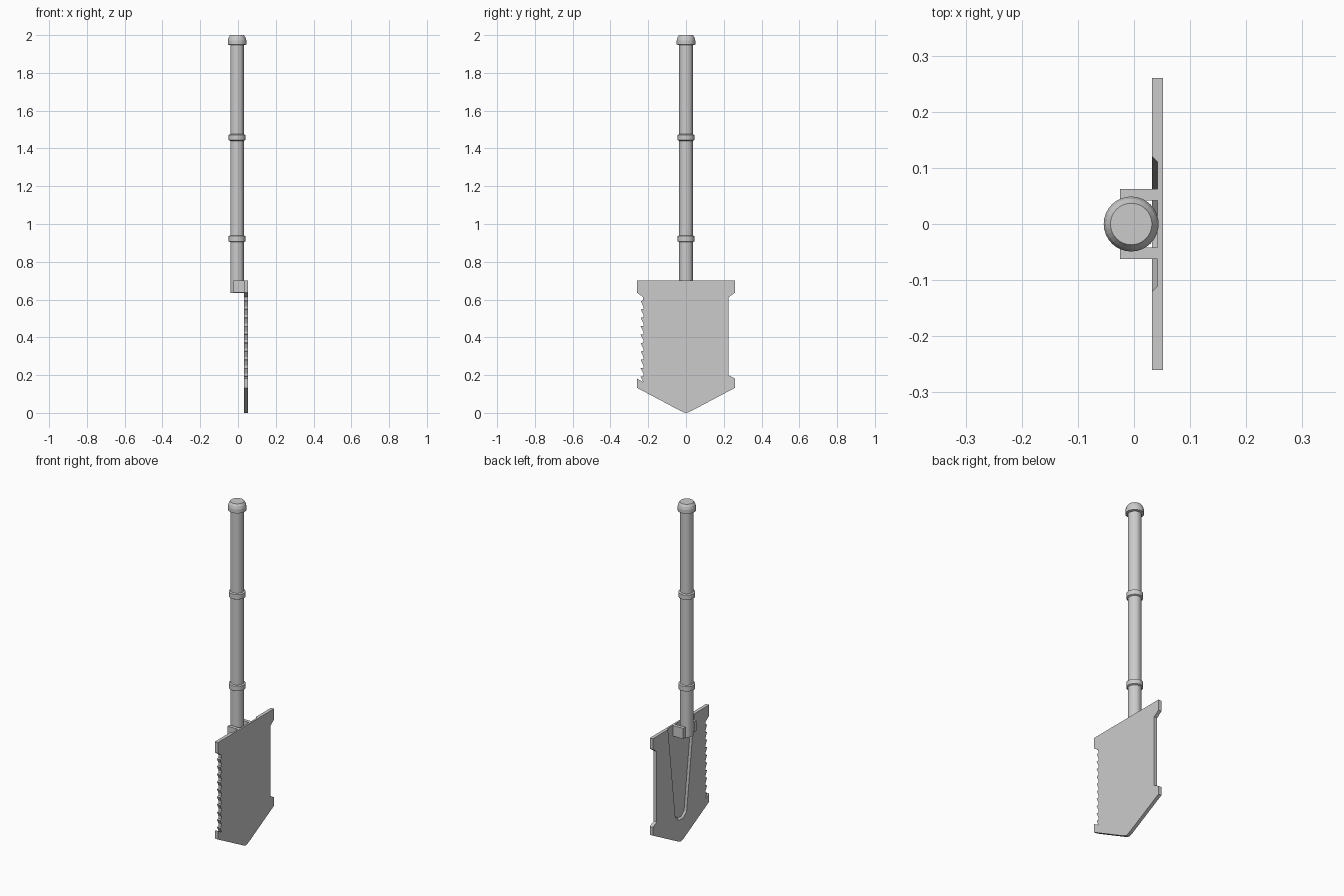
import bpy, bmesh, math

if "Cube" in bpy.data.objects:
    bpy.data.objects.remove(bpy.data.objects["Cube"])

SHAFT_X = -0.005            # shaft axis sits slightly off the blade
BACK, FRONT = 0.032, 0.052  # blade back and front planes in x


def make_object(name, bm):
    bmesh.ops.recalc_face_normals(bm, faces=bm.faces)
    mesh = bpy.data.meshes.new(name)
    bm.to_mesh(mesh)
    bm.free()
    obj = bpy.data.objects.new(name, mesh)
    bpy.context.collection.objects.link(obj)
    return obj


def loft(name, rings):
    """Skin closed vertex rings and cap both ends."""
    bm = bmesh.new()
    vs = [[bm.verts.new(p) for p in r] for r in rings]
    n = len(vs[0])
    for a, b in zip(vs, vs[1:]):
        for i in range(n):
            j = (i + 1) % n
            bm.faces.new((a[i], a[j], b[j], b[i]))
    bm.faces.new(vs[0])
    bm.faces.new(vs[-1])
    return make_object(name, bm)


def turned(name, profile, sides=32):
    """Turn (radius, z) pairs around the shaft axis."""
    angles = [2 * math.pi * i / sides for i in range(sides)]
    return loft(name, [[(SHAFT_X + r * math.cos(a), r * math.sin(a), z)
                        for a in angles] for r, z in profile])


def box(name, x0, x1, y0, y1, z0, z1):
    base = [(x0, y0), (x1, y0), (x1, y1), (x0, y1)]
    return loft(name, [[(x, y, z) for x, y in base] for z in (z0, z1)])


# Handle: shaft, two grip rings and end cap
turned("shaft", [(0.036, 0.635), (0.036, 1.96)])
for label, z in (("lower", 0.922), ("upper", 1.458)):
    turned(label + "_ring", [(0.036, z - 0.018), (0.044, z - 0.014),
                             (0.044, z + 0.014), (0.036, z + 0.018)])
turned("end_cap", [(0.036, 1.947), (0.049, 1.95), (0.049, 1.972),
                   (0.045, 1.987), (0.037, 2.0)])

# Blade outline (y, z): plain edge, top, saw teeth, point
outline = [(0, 0), (0.012, 0.003), (0.03, 0.011), (0.26, 0.133), (0.26, 0.182),
           (0.225, 0.2), (0.225, 0.612), (0.26, 0.637), (0.26, 0.7),
           (-0.26, 0.7), (-0.26, 0.637), (-0.228, 0.614)]
teeth, top, bottom = 10, 0.608, 0.163
pitch = (top - bottom) / teeth
for i in range(teeth):
    z = top - i * pitch
    outline += [(-0.226, z - pitch * 0.3), (-0.24, z - pitch * 0.35),
                (-0.226, z - pitch)]
outline += [(-0.26, 0.182), (-0.26, 0.133), (-0.03, 0.011), (-0.012, 0.003)]
blade = loft("blade", [[(x, y, z) for y, z in outline] for x in (BACK, FRONT)])

# Tapered recess pressed into the back of the blade, open at the top


def recess_ring(x, grow):
    half = [(0.127 + grow, 0.75), (0.052 + grow, 0.158 - grow * 0.5),
            (0.02 + grow * 0.5, 0.13 - grow)]
    return [(x, y, z) for y, z in half] + [(x, -y, z) for y, z in reversed(half)]


cutter = loft("recess_cutter", [recess_ring(0.022, 0.01), recess_ring(0.042, -0.01)])
cutter.hide_render = True
mod = blade.modifiers.new("recess", 'BOOLEAN')
mod.operation = 'DIFFERENCE'
mod.solver = 'EXACT'
mod.object = cutter
bpy.context.view_layer.objects.active = blade
bpy.ops.object.modifier_apply(modifier=mod.name)
bpy.data.objects.remove(cutter)

# Bracket cheeks either side of the shaft
for label, s in (("left", -1), ("right", 1)):
    y0, y1 = sorted((s * 0.042, s * 0.062))
    box(label + "_bracket", -0.025, 0.044, y0, y1, 0.638, 0.7)
# Hinge pin joining the cheeks through the shaft
box("hinge_pin", -0.012, 0.002, -0.045, 0.045, 0.66, 0.674)
